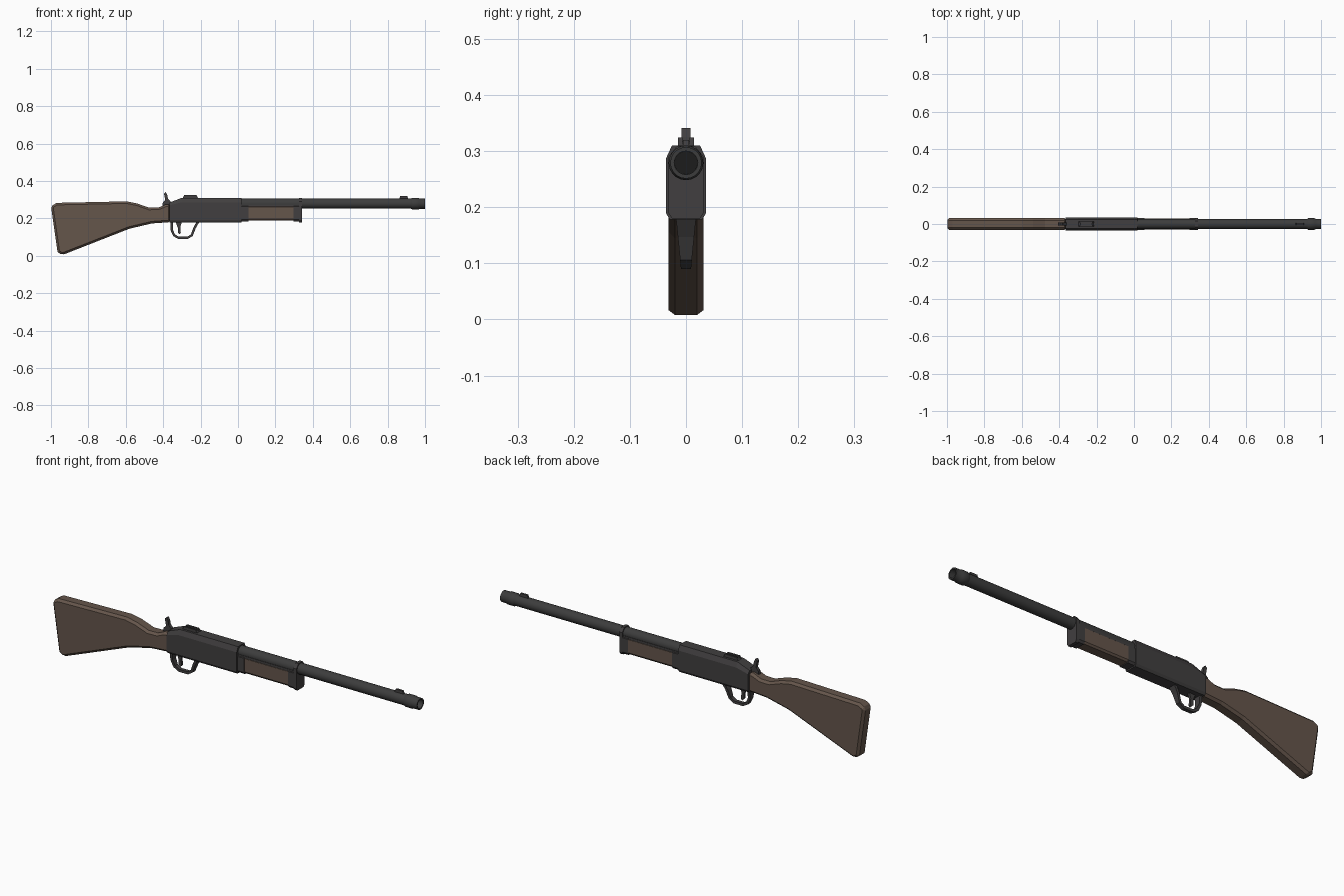
import bpy, bmesh, math
from mathutils import Vector

cube = bpy.data.objects.get("Cube")
if cube:
    bpy.data.objects.remove(cube)


def material(name, rgb):
    m = bpy.data.materials.new(name)
    m.use_nodes = True
    m.diffuse_color = (*rgb, 1)
    m.node_tree.nodes["Principled BSDF"].inputs["Base Color"].default_value = (*rgb, 1)
    return m


STEEL = material("dark steel", (0.052, 0.049, 0.050))
BARREL = material("barrel steel", (0.046, 0.046, 0.046))
WOOD = material("brown wood", (0.130, 0.092, 0.070))
BORE = material("bore black", (0.012, 0.012, 0.012))
AXIS = 0.279  # height of the barrel axis


def finish(name, bm, mat, bevel=0, smooth=False, limit=50):
    bmesh.ops.recalc_face_normals(bm, faces=bm.faces)
    me = bpy.data.meshes.new(name)
    bm.to_mesh(me)
    bm.free()
    me.materials.append(mat)
    ob = bpy.data.objects.new(name, me)
    bpy.context.collection.objects.link(ob)
    if bevel:
        mod = ob.modifiers.new("chamfer", "BEVEL")
        mod.width, mod.segments = bevel, 1
        mod.limit_method, mod.angle_limit = "ANGLE", math.radians(limit)
    if smooth:
        bpy.ops.object.select_all(action="DESELECT")
        ob.select_set(True)
        bpy.context.view_layer.objects.active = ob
        bpy.ops.object.shade_smooth_by_angle(angle=math.radians(40))
    return ob


def loft(name, rings, mat, closed=False, **kw):
    """Skin matching rings of points, capped unless closed into a loop."""
    bm = bmesh.new()
    loops = [[bm.verts.new(p) for p in r] for r in rings]
    pairs = list(zip(loops, loops[1:] + loops[:1])) if closed else list(zip(loops, loops[1:]))
    for a, b in pairs:
        for i in range(len(a)):
            j = (i + 1) % len(a)
            bm.faces.new((a[i], a[j], b[j], b[i]))
    if not closed:
        bm.faces.new(loops[0])
        bm.faces.new(loops[-1])
    return finish(name, bm, mat, **kw)


def plate(name, outline, half, mat, **kw):
    """Side outline in x, z with thickness across y."""
    return loft(name, [[(x, y, z) for x, z in outline] for y in (-half, half)], mat, **kw)


def lathe(name, profile, mat, sides=20):
    """Turn (x, radius) pairs about the barrel axis."""
    angles = [2 * math.pi * i / sides for i in range(sides)]
    rings = [[(x, r * math.sin(a), AXIS + r * math.cos(a)) for a in angles] for x, r in profile]
    return loft(name, rings, mat, smooth=True)


def mirrored(half):
    return half + [(-y, z) for y, z in reversed(half)]


def block(name, section, x0, x1, mat, **kw):
    """Half cross-section in y, z run along x."""
    return loft(name, [[(x, y, z) for y, z in mirrored(section)] for x in (x0, x1)], mat, **kw)


# Shoulder stock
plate("stock", [(-1, .265), (-.97, .283), (-.595, .291), (-.54, .28), (-.475, .257),
                (-.425, .258), (-.385, .275), (-.36, .275), (-.36, .18), (-.46, .173),
                (-.58, .145), (-.94, .004), (-.965, .02)], .031, WOOD, bevel=.011)

# Receiver, its top sloping down at the rear
side = [(.029, .178), (.036, .19), (.036, .286), (.025, .31)]
rear = [(.029, .178), (.036, .19), (.036, .27), (.025, .285)]
loft("receiver", [[(x, y, z) for y, z in mirrored(s)]
                  for x, s in ((-.366, rear), (-.30, side), (.018, side))], STEEL)

# Barrel with a hollow muzzle
lathe("barrel", [(0, .027), (.94, .027)], BARREL)
lathe("muzzle", [(.925, .027), (.932, .031), (.965, .031), (.970, .028), (1, .028),
                 (1, .021), (.96, .021)], BARREL)
lathe("bore", [(.9605, .0208), (.963, .0208)], BORE)

# Pump fore-end
grip = [(.022, .188), (.029, .197), (.029, .262), (.020, .27)]
block("forearm", grip, .05, .305, WOOD)
block("forearm_rear_band", [(.024, .184), (.031, .194), (.031, .264), (.02, .272)], .01, .055, STEEL)
block("forearm_front_cap", [(.024, .184), (.031, .194), (.031, .264), (.02, .272)], .297, .335, STEEL)
block("barrel_band", [(.024, .179), (.032, .191), (.032, .289), (.016, .309)], .327, .343, STEEL)
for s in (-1, 1):
    block("forearm_rail", [(.028, .262), (.028, .274)], .02, .33, STEEL)
    break

# Trigger guard, narrowing toward the bottom
path = [(-.355, .185), (-.355, .14), (-.342, .11), (-.318, .096), (-.27, .096),
        (-.247, .11), (-.232, .15), (-.212, .185)]
rings = []
for i, (x, z) in enumerate(path):
    a, b = path[max(i - 1, 0)], path[min(i + 1, len(path) - 1)]
    t = Vector((b[0] - a[0], b[1] - a[1])).normalized() * .0065
    w = .009 + .009 * (z - .096) / .089
    rings.append([(x + k * t.y, y, z - k * t.x) for k, y in ((1, w), (1, -w), (-1, -w), (-1, w))])
loft("trigger_guard", rings, STEEL)

# Trigger
plate("trigger", [(-.335, .185), (-.322, .15), (-.322, .125), (-.312, .115), (-.306, .122),
                  (-.308, .155), (-.298, .185)], .006, STEEL)

# Hammer
plate("hammer", [(-.365, .262), (-.405, .268), (-.402, .285), (-.389, .298), (-.393, .318),
                 (-.396, .333), (-.386, .341), (-.378, .325), (-.374, .305), (-.36, .29)],
      .008, STEEL)

# Rear sight: base with two low rails
plate("rear_sight_base", [(-.302, .305), (-.285, .318), (-.225, .318), (-.212, .305)], .014, STEEL)
for s in (-1, 1):
    ob = plate("rear_sight_rail", [(-.295, .31), (-.288, .324), (-.222, .324), (-.215, .31)], .004, STEEL)
    ob.location.y = s * .010

# Front sight
plate("front_sight", [(.86, .30), (.868, .32), (.905, .32), (.912, .30)], .005, STEEL)
